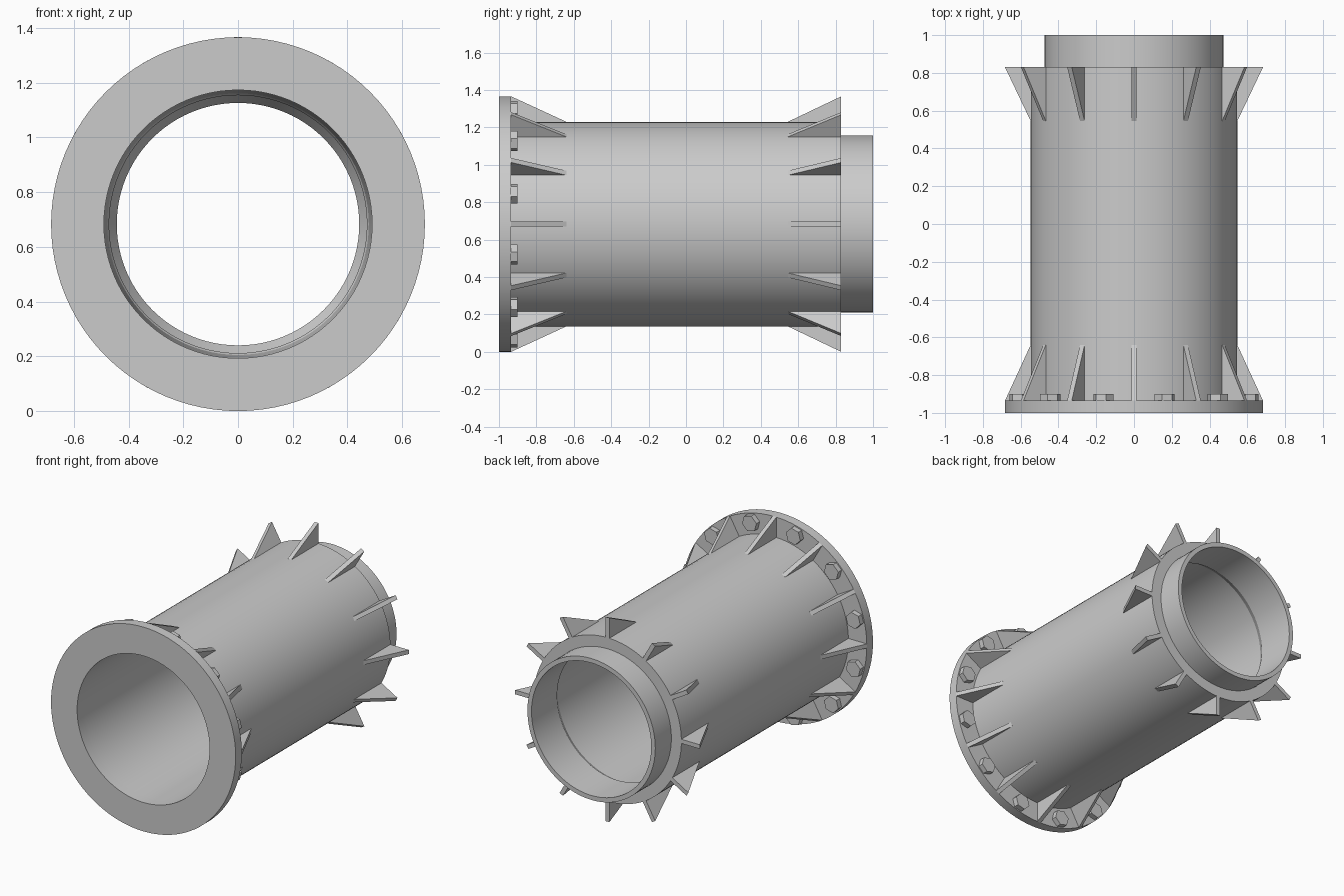
import bpy
import bmesh
import math
from mathutils import Matrix

if "Cube" in bpy.data.objects:
    bpy.data.objects.remove(bpy.data.objects["Cube"])

AXIS_Z = 0.683       # height of the pipe axis, equal to the flange radius
FLANGE_R = 0.683
BARREL_R = 0.547
SPIGOT_R = 0.473
BORE_R = 0.49
FLANGE_Y = -0.935    # back of the flange
SHOULDER_Y = 0.83    # back of the barrel
COUNT = 12           # ribs and bolts per ring

steel = bpy.data.materials.new("grey_steel")
steel.use_nodes = True
colour = (0.6, 0.6, 0.6, 1)
steel.diffuse_color = colour
steel.node_tree.nodes["Principled BSDF"].inputs["Base Color"].default_value = colour


def finish(name, bm, smooth=False):
    bmesh.ops.recalc_face_normals(bm, faces=bm.faces)
    mesh = bpy.data.meshes.new(name)
    bm.to_mesh(mesh)
    bm.free()
    mesh.materials.append(steel)
    obj = bpy.data.objects.new(name, mesh)
    obj.location.z = AXIS_Z
    bpy.context.collection.objects.link(obj)
    if smooth:
        bpy.ops.object.select_all(action="DESELECT")
        obj.select_set(True)
        bpy.context.view_layer.objects.active = obj
        bpy.ops.object.shade_smooth_by_angle(angle=math.radians(20))
    return obj


def lathe(name, profile, steps=96):
    """Revolve a closed (radius, y) profile around the pipe axis."""
    bm = bmesh.new()
    rings = []
    for i in range(steps):
        a = math.tau * i / steps
        rings.append([bm.verts.new((r * math.sin(a), y, r * math.cos(a)))
                      for r, y in profile])
    n = len(profile)
    for i in range(steps):
        here, after = rings[i], rings[(i + 1) % steps]
        for j in range(n):
            k = (j + 1) % n
            bm.faces.new((here[j], here[k], after[k], after[j]))
    return finish(name, bm, smooth=True)


def rib(name, angle, y_tall, y_thin, thick=0.028):
    """Triangular gusset standing on the barrel, rooted slightly inside it."""
    root = BARREL_R - 0.02
    outline = [(root, y_tall), (FLANGE_R, y_tall), (BARREL_R, y_thin), (root, y_thin)]
    bm = bmesh.new()
    face = bm.faces.new([bm.verts.new((-thick / 2, y, r)) for r, y in outline])
    out = bmesh.ops.extrude_face_region(bm, geom=[face])
    moved = [v for v in out["geom"] if isinstance(v, bmesh.types.BMVert)]
    bmesh.ops.translate(bm, verts=moved, vec=(thick, 0, 0))
    bmesh.ops.rotate(bm, verts=bm.verts, matrix=Matrix.Rotation(angle, 3, "Y"))
    finish(name, bm)


def bolt(name, angle, radius=0.055, height=0.035):
    """Hexagonal bolt head on the back of the flange."""
    bm = bmesh.new()
    bmesh.ops.create_cone(bm, cap_ends=True, segments=6, radius1=radius,
                          radius2=radius, depth=height)
    bmesh.ops.rotate(bm, verts=bm.verts, matrix=Matrix.Rotation(math.pi / 2, 3, "X")
                     @ Matrix.Rotation(math.pi / 6, 3, "Z"))
    bmesh.ops.translate(bm, verts=bm.verts, vec=(0, FLANGE_Y + height / 2, 0.627))
    bmesh.ops.rotate(bm, verts=bm.verts, matrix=Matrix.Rotation(angle, 3, "Y"))
    finish(name, bm)


# Front flange
lathe("flange", [(BORE_R, -1), (FLANGE_R, -1), (FLANGE_R, FLANGE_Y), (BORE_R, FLANGE_Y)])

# Main barrel with a slightly tapered bore
lathe("barrel", [(BARREL_R, FLANGE_Y), (BARREL_R, SHOULDER_Y), (SPIGOT_R, SHOULDER_Y),
                 (SPIGOT_R, 0.69), (0.478, 0.68), (BORE_R, FLANGE_Y)])

# Rear spigot sleeve with a bevelled inner lip
lathe("spigot", [(SPIGOT_R, 0.68), (SPIGOT_R, 1), (0.443, 1), (0.443, 0.73)])

# Gusset ribs at both ends, with bolts halfway between the front ones
for i in range(COUNT):
    turn = math.tau * i / COUNT
    rib(f"front_rib_{i + 1}", turn, FLANGE_Y, -0.64)
    rib(f"rear_rib_{i + 1}", turn, SHOULDER_Y, 0.545)
    bolt(f"flange_bolt_{i + 1}", turn + math.pi / COUNT)
